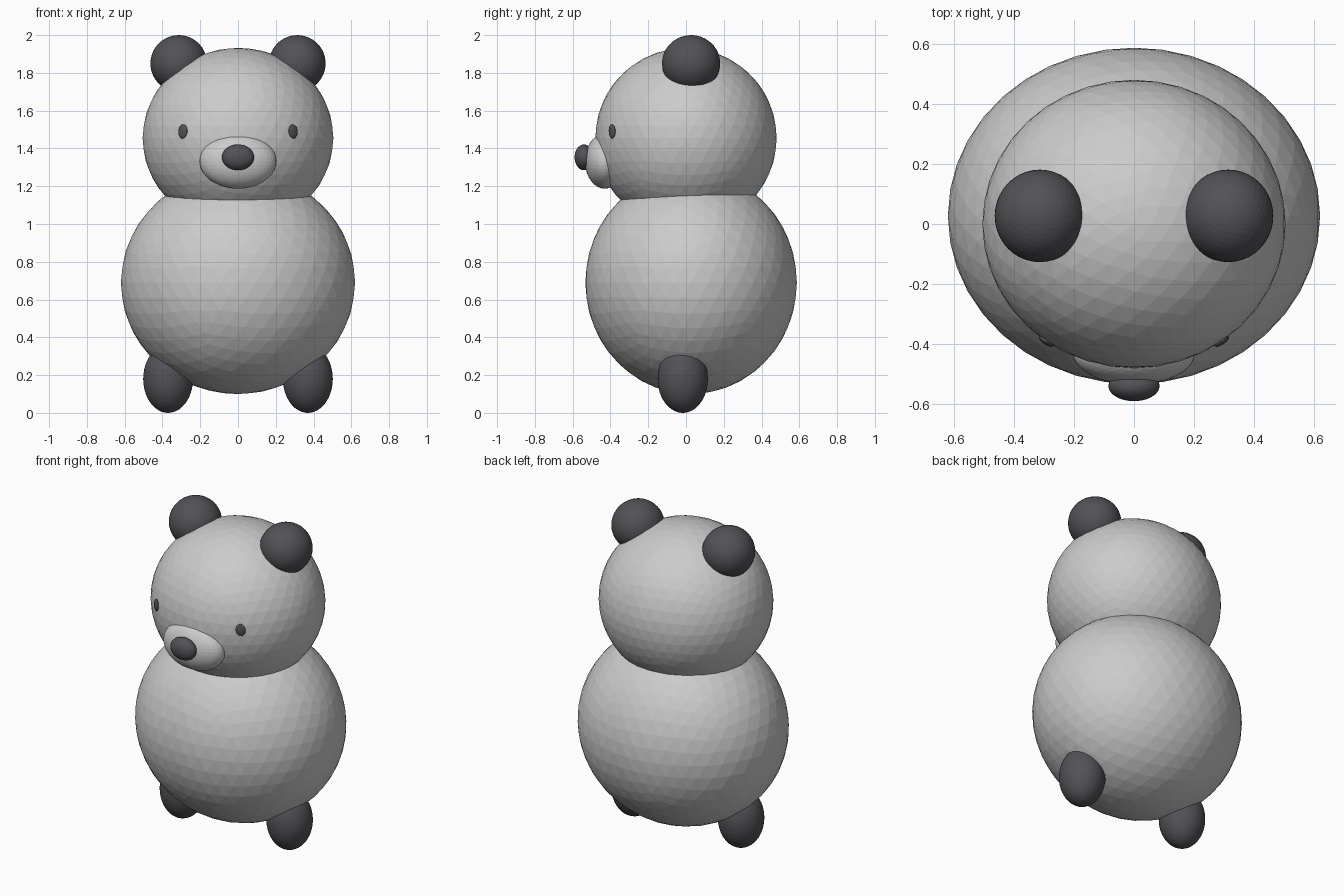
import bpy
from math import radians

if "Cube" in bpy.data.objects:
    bpy.data.objects.remove(bpy.data.objects["Cube"])

dark = bpy.data.materials.new("dark_grey")
dark.diffuse_color = (0.085, 0.085, 0.095, 1)
dark.use_nodes = True
dark.node_tree.nodes["Principled BSDF"].inputs["Base Color"].default_value = dark.diffuse_color


def ball(name, loc, radii, mat=None, rot=(0, 0, 0), detail=4):
    """Faceted ellipsoid placed by centre and radii."""
    bpy.ops.mesh.primitive_ico_sphere_add(subdivisions=detail, radius=1, location=loc, rotation=rot)
    ob = bpy.context.object
    ob.name = name
    ob.scale = radii
    if mat:
        ob.data.materials.append(mat)
    return ob


# Body and head
ball("body", (0, 0.027, 0.69), (0.62, 0.56, 0.59))
ball("head", (0, 0, 1.455), (0.505, 0.48, 0.477))

# Muzzle and nose
ball("muzzle", (0, -0.43, 1.333), (0.203, 0.105, 0.146))
ball("nose", (0, -0.54, 1.353), (0.085, 0.05, 0.068), dark)

# Paired parts on each side
for side, s in (("left", -1), ("right", 1)):
    ball(f"{side}_ear", (s * 0.314, 0.027, 1.85), (0.15, 0.154, 0.15), dark)
    ball(f"{side}_foot", (s * 0.37, -0.017, 0.18), (0.132, 0.133, 0.18), dark)
    # Flat eye disc turned to follow the face
    ball(f"{side}_eye", (s * 0.292, -0.391, 1.49), (0.028, 0.011, 0.038), dark,
         (0, radians(-8 * s), radians(34 * s)), 3)
